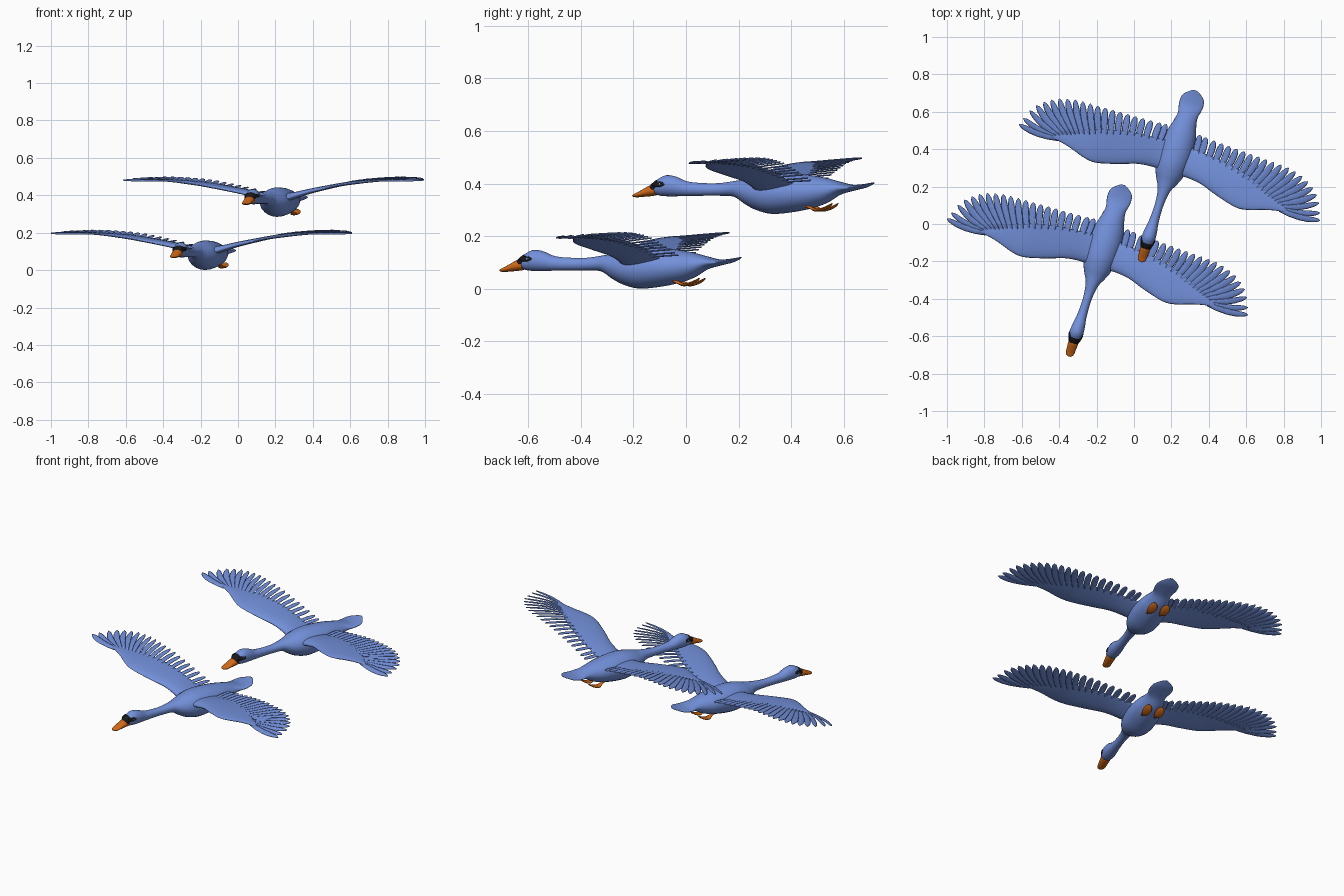
import bpy, bmesh, math
from mathutils import Vector, Matrix

if "Cube" in bpy.data.objects:
    bpy.data.objects.remove(bpy.data.objects["Cube"])


def material(name, rgb):
    m = bpy.data.materials.new(name)
    m.diffuse_color = (*rgb, 1)
    m.use_nodes = True
    m.node_tree.nodes["Principled BSDF"].inputs["Base Color"].default_value = m.diffuse_color
    return m


BLUE = material("blue_plumage", (0.17, 0.28, 0.70))
ORANGE = material("orange", (0.62, 0.14, 0.01))
BLACK = material("black", (0.01, 0.01, 0.012))
parts = []


def spline(keys, t):
    """Catmull-Rom value at t in 0..1 through evenly spaced key tuples."""
    n = len(keys) - 1
    i = min(int(t * n), n - 1)
    f = t * n - i
    k = [keys[min(max(i + d, 0), n)] for d in (-1, 0, 1, 2)]
    return [b + 0.5 * f * (c - a + f * (2 * a - 5 * b + 4 * c - d + f * (3 * (b - c) + d - a)))
            for a, b, c, d in zip(*k)]


def resample(keys, per):
    n = (len(keys) - 1) * per
    return [spline(keys, i / n) for i in range(n + 1)]


def loft(bm, rings):
    rows = [[bm.verts.new(p) for p in r] for r in rings]
    n = len(rows[0])
    for a, b in zip(rows, rows[1:]):
        for j in range(n):
            bm.faces.new((a[j], a[(j + 1) % n], b[(j + 1) % n], b[j]))
    bm.faces.new(rows[0])
    bm.faces.new(rows[-1])


def finish(bm, name, mat, mirror=False):
    bmesh.ops.recalc_face_normals(bm, faces=bm.faces)
    me = bpy.data.meshes.new(name)
    bm.to_mesh(me)
    bm.free()
    me.materials.append(mat)
    me.shade_smooth()
    ob = bpy.data.objects.new(name, me)
    bpy.context.collection.objects.link(ob)
    if mirror:
        ob.modifiers.new("mirror", "MIRROR").use_mirror_merge = False
    parts.append(ob)


def tube(name, keys, mat, u=0, sides=24, per=4, mirror=False):
    """Elliptical loft along y; keys are (y, top z, bottom z, half width)."""
    rings = []
    for v, top, bot, hw in resample(keys, per):
        rings.append([(u + hw * math.cos(a), v, (top + bot) / 2 + (top - bot) / 2 * math.sin(a))
                      for a in (2 * math.pi * j / sides for j in range(sides))])
    bm = bmesh.new()
    loft(bm, rings)
    finish(bm, name, mat, mirror)


# Body with head, long neck and tail
tube("body", [
    (-.505, .112, .080, .022), (-.48, .135, .071, .032), (-.45, .148, .068, .037),
    (-.41, .142, .068, .034), (-.365, .124, .069, .027), (-.30, .118, .070, .023),
    (-.24, .118, .070, .025), (-.18, .126, .066, .035), (-.135, .134, .038, .057),
    (-.09, .147, .015, .076), (-.03, .158, .001, .088), (.05, .157, .007, .090),
    (.13, .148, .022, .080), (.19, .137, .043, .063), (.24, .124, .073, .055),
    (.29, .112, .088, .065), (.335, .114, .099, .060), (.365, .119, .111, .030),
    (.377, .121, .117, .010)], BLUE)

# Beak
tube("beak", [
    (-.492, .113, .071, .027), (-.515, .110, .068, .027), (-.54, .097, .066, .025),
    (-.565, .083, .064, .023), (-.579, .077, .065, .017), (-.586, .072, .068, .006)], ORANGE)

# Black face band and eye patches
tube("face_band", [
    (-.512, .112, .084, .020), (-.502, .121, .082, .0285), (-.49, .130, .082, .0305),
    (-.478, .134, .090, .029)], BLACK)
bm = bmesh.new()
bmesh.ops.create_uvsphere(bm, u_segments=16, v_segments=10, radius=1,
                          matrix=Matrix.Translation((.0305, -.474, .113))
                          @ Matrix.Rotation(math.radians(-10), 4, 'Z')
                          @ Matrix.Diagonal((.007, .028, .011, 1)))
finish(bm, "eye_patch", BLACK, True)
bm = bmesh.new()
bmesh.ops.create_uvsphere(bm, u_segments=12, v_segments=8, radius=.0055,
                          matrix=Matrix.Translation((.034, -.466, .114)))
finish(bm, "eye", BLUE, True)

# Webbed feet tucked under the tail
tube("foot", [
    (.105, .042, .030, .007), (.135, .031, .019, .010), (.160, .021, .009, .020),
    (.190, .027, .016, .026), (.212, .036, .028, .021), (.222, .042, .038, .007)],
    ORANGE, u=.037, sides=14, per=3, mirror=True)

# Wing arm: (span x, leading y, trailing y, z, half thickness)
ARM = [(.02, -.085, .085, .098, .030), (.10, -.082, .075, .117, .022),
       (.18, -.092, .068, .138, .017), (.27, -.122, .060, .158, .014),
       (.39, -.153, .035, .182, .011), (.46, -.147, .010, .191, .010),
       (.54, -.121, -.020, .198, .008), (.61, -.104, -.050, .202, .006),
       (.68, -.098, -.078, .204, .003)]
PITCH = .08


def wing_z(x, y):
    for a, b in zip(ARM, ARM[1:]):
        if x <= b[0]:
            f = (x - a[0]) / (b[0] - a[0])
            return a[3] + f * (b[3] - a[3]) + PITCH * y
    return ARM[-1][3] + PITCH * y


rings = []
for x, lead, trail, z, th in resample(ARM, 4):
    ring = []
    for j in range(20):
        a = 2 * math.pi * j / 20
        c = (1 - math.cos(a)) / 2
        y = lead + (trail - lead) * c
        ring.append((x, y, z + PITCH * y + th * math.sin(a) * (1.15 - .75 * c)))
    rings.append(ring)
bm = bmesh.new()
loft(bm, rings)
finish(bm, "wings", BLUE, True)

# Flight feathers fanned along the trailing edge
TIPS = [(.095, .157), (.20, .150), (.305, .146), (.41, .142), (.515, .138),
        (.62, .130), (.72, .095), (.80, .025), (.845, -.083)]
BASES = [(.105, .030), (.195, .025), (.285, .015), (.37, -.005), (.44, -.035),
         (.505, -.055), (.555, -.070), (.595, -.085), (.62, -.094)]
SHAPE = [(0, .7), (.25, .9), (.5, 1), (.7, 1), (.85, .85), (.94, .6), (1, .12)]
COUNT = 21
bm = bmesh.new()
for i in range(COUNT):
    t = i / (COUNT - 1)
    base, tip = Vector(spline(BASES, t)), Vector(spline(TIPS, t))
    d = tip - base
    side = Vector((d.y, -d.x)).normalized()
    hw = .0185 if t < .9 else .016
    rings = []
    for s, w in SHAPE:
        c = base + d * s + side * (.012 * math.sin(math.pi * s) * t)
        ring = []
        for j in range(8):
            a = 2 * math.pi * j / 8
            p = c + side * (hw * w * math.cos(a))
            z = wing_z(c.x, c.y) + (wing_z(p.x, p.y) - wing_z(c.x, c.y)) * .8
            ring.append((p.x, p.y, z + .003 * math.sin(a) - .004 * w * math.cos(a)))
        rings.append(ring)
    loft(bm, rings)
finish(bm, "flight_feathers", BLUE, True)

# Place the first bird, then copy it behind and above
ORIGIN, OFFSET = Vector((-.17, -.15, 0)), Vector((.385, .505, .284))
for ob in parts:
    ob.location = ORIGIN
    ob.rotation_euler.z = math.radians(-17.7)
    twin = ob.copy()
    twin.name = "second_" + ob.name
    twin.location = ORIGIN + OFFSET
    bpy.context.collection.objects.link(twin)
